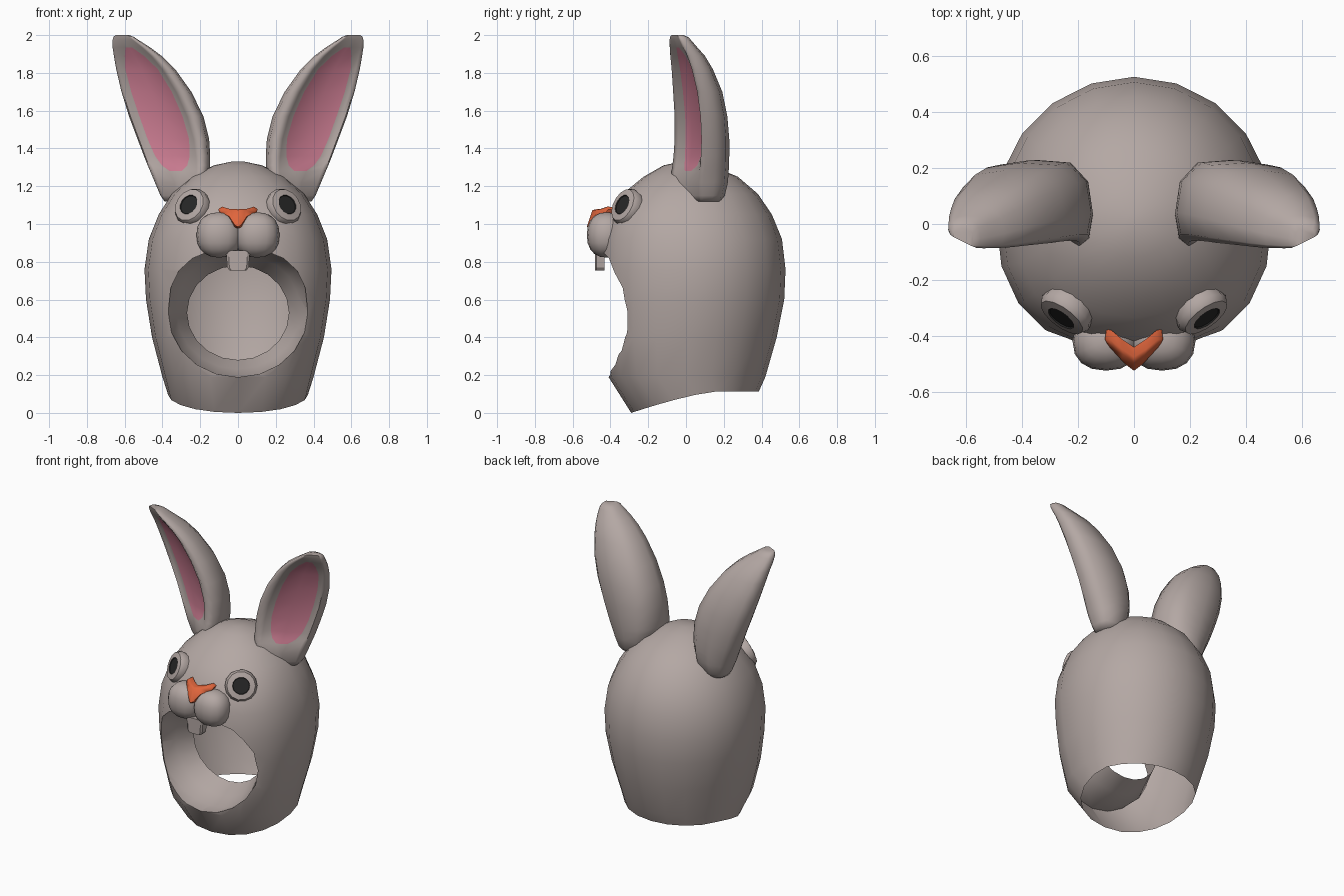
import bpy, bmesh, math
from mathutils import Vector

if "Cube" in bpy.data.objects:
    bpy.data.objects.remove(bpy.data.objects["Cube"])


def material(name, rgb):
    m = bpy.data.materials.new(name)
    m.diffuse_color = (*rgb, 1)
    m.use_nodes = True
    m.node_tree.nodes["Principled BSDF"].inputs["Base Color"].default_value = m.diffuse_color
    return m


FUR = material("warm grey fur", (0.455, 0.39, 0.37))
PINK = material("pink inner ear", (0.65, 0.22, 0.31))
ORANGE = material("orange nose", (0.74, 0.13, 0.045))
DARK = material("dark pupil", (0.02, 0.02, 0.02))


def finish(name, bm, mats, angle=50):
    bmesh.ops.recalc_face_normals(bm, faces=bm.faces)
    mesh = bpy.data.meshes.new(name)
    bm.to_mesh(mesh)
    bm.free()
    ob = bpy.data.objects.new(name, mesh)
    bpy.context.collection.objects.link(ob)
    for m in mats:
        mesh.materials.append(m)
    smooth(ob, angle)
    return ob


def smooth(ob, angle):
    bpy.ops.object.select_all(action='DESELECT')
    ob.select_set(True)
    bpy.context.view_layer.objects.active = ob
    bpy.ops.object.shade_smooth_by_angle(angle=math.radians(angle))


def spow(v, e):
    return math.copysign(abs(v) ** e, v)


def loft(rings, mat_rule=lambda i, j: 0):
    """Closed skin through rings of equal point count, capped at both ends."""
    bm = bmesh.new()
    rows = [[bm.verts.new(p) for p in r] for r in rings]
    n = len(rows[0])
    for i in range(len(rows) - 1):
        for j in range(n):
            k = (j + 1) % n
            f = bm.faces.new((rows[i][j], rows[i][k], rows[i + 1][k], rows[i + 1][j]))
            f.material_index = mat_rule(i, j)
    for row, i in ((rows[0], -1), (rows[-1], len(rows) - 1)):
        bm.faces.new(row).material_index = mat_rule(i, 0)
    return bm


# Hood: rings of (height, front y, back y, half width), fuller at the front
SEG = 20
profile = [(None, -.29, .385, .37), (.19, -.41, .42, .40), (.4, -.445, .48, .455),
           (.6, -.455, .52, .487), (.76, -.46, .527, .495), (.92, -.447, .508, .472),
           (1.05, -.41, .455, .42), (1.16, -.335, .38, .35), (1.25, -.225, .275, .25),
           (1.31, -.12, .13, .13), (1.33, -.03, .04, .035)]
rings = []
for i, (z, yf, yb, w) in enumerate(profile):
    ring = []
    for s in range(SEG):
        a = 2 * math.pi * s / SEG
        c, d = math.cos(a), math.sin(a)
        if c > 0:
            e = .84 if 1 <= i <= 6 else .93
            c, d = spow(c, e), spow(d, e)
        y = (yf + yb) / 2 - (yb - yf) / 2 * c
        h = z if z is not None else .112 - .112 * max(0, (.15 - y) / .44) ** 1.3
        ring.append((w * d, y, h))
    rings.append(ring)
bm = loft(rings)
# triangulate the sloping neck end from its middle
neck = [f for f in bm.faces if len(f.verts) == SEG and f.calc_center_median().z < .5]
bmesh.ops.poke(bm, faces=neck)
hood = finish("hood", bm, [FUR])


# Face opening with its inward funnel
def opening(y, hx, hz, power):
    pts = []
    for s in range(20):
        a = 2 * math.pi * s / 20
        c, d = math.cos(a), math.sin(a)
        e = power if d > 0 else 1
        pts.append((hx * spow(c, e), y, .53 + hz * spow(d, e)))
    return pts


END = -.1
cutter = finish("opening_cutter", loft([opening(-.9, .372, .345, .8), opening(-.31, .37, .34, .8),
                                        opening(-.22, .325, .30, .85), opening(END, .27, .25, 1)]), [FUR])
cutter.hide_render = True
cut = hood.modifiers.new("opening", 'BOOLEAN')
cut.operation, cut.solver, cut.object = 'DIFFERENCE', 'EXACT', cutter
bpy.context.view_layer.objects.active = hood
bpy.ops.object.modifier_apply(modifier=cut.name)
bpy.data.objects.remove(cutter)
# open the funnel end and the neck
bm = bmesh.new()
bm.from_mesh(hood.data)
bm.normal_update()
gone = [f for f in bm.faces
        if all(abs(v.co.y - END) < .002 for v in f.verts)
        or (f.normal.z < -.8 and f.calc_center_median().z < .15)]
bmesh.ops.delete(bm, geom=gone, context='FACES')
bm.to_mesh(hood.data)
bm.free()
smooth(hood, 45)

# Ears: rings of (height, inner x, outer x, front y, back y, dish amount)
ear_rings = [(1.12, .25, .39, -.02, .18, 0), (1.15, .21, .41, -.055, .205, 0),
             (1.22, .17, .44, -.08, .222, .1), (1.28, .15, .465, -.077, .226, .35),
             (1.31, .147, .478, -.072, .228, .7), (1.36, .147, .498, -.066, .229, .9),
             (1.45, .153, .532, -.06, .229, 1), (1.57, .183, .577, -.06, .219, 1),
             (1.70, .247, .617, -.068, .192, 1), (1.82, .333, .645, -.076, .142, .95),
             (1.89, .405, .657, -.083, .1, .7), (1.935, .465, .664, -.086, .06, .3),
             (1.97, .52, .665, -.087, .03, .05), (1.99, .55, .66, -.085, .012, 0),
             (2.0, .575, .648, -.077, -.015, 0)]
# cross-section in box units: rim, dish, rim, rounded back
section = [(.14, 0), (.22, .07), (.28, .2), (.57, .32), (.86, .52), (.93, .51), (.98, .49), (1, .57),
           (.99, .76), (.87, .94), (.57, 1), (.24, .97), (.05, .74), (0, .35), (.04, .08)]


def ear_ring(side, z, x0, x1, y0, y1, dish):
    pts = []
    for j, (u, v) in enumerate(section):
        if 1 <= j <= 5:
            chord = (u - .14) / .84 * .49
            if 2 <= j <= 4:
                u = .57 + (u - .57) * max(.15, dish)
            v = (u - .14) / .84 * .49 + (v - chord) * dish
        pts.append((side * (x0 + u * (x1 - x0)), y0 + v * (y1 - y0), z))
    return pts


for side, label in ((-1, "left"), (1, "right")):
    bm = loft([ear_ring(side, *r) for r in ear_rings],
              lambda i, j: int(3 <= i <= 10 and j in (2, 3)))
    finish(label + "_ear", bm, [FUR, PINK], 85)

# Eyes: turned discs with a raised rim and a dark pupil
for side, label in ((-1, "left"), (1, "right")):
    n = Vector((side * .54, -.74, .38)).normalized()
    u = n.cross(Vector((0, 0, 1))).normalized()
    v = n.cross(u)
    centre = Vector((side * .257, -.333, 1.1))
    rings = []
    for r, d in ((.095, -.06), (.103, -.02), (.09, .003), (.055, .008), (.052, .003)):
        rings.append([centre + n * d + (u * math.cos(a) + v * math.sin(a)) * r
                      for a in (2 * math.pi * k / 14 for k in range(14))])
    bm = loft(rings, lambda i, j: int(i >= 3))
    finish(label + "_eye", bm, [FUR, DARK])

    # Muzzle lobe: a plump, slightly squared ball
    bm = bmesh.new()
    bmesh.ops.create_uvsphere(bm, u_segments=16, v_segments=10, radius=1)
    for p in bm.verts:
        q = [spow(t, .87) for t in p.co]
        p.co = Vector((side * .1 + q[0] * .12, -.42 + q[1] * .105, .942 + q[2] * .12))
    finish(label + "_muzzle", bm, [FUR], 80)

# Nose: a T-shaped plate folded around the middle
half = [(0, 1.078), (.045, 1.08), (.085, 1.092), (.104, 1.078), (.098, 1.06),
        (.055, 1.04), (.033, 1.005), (.018, .983), (0, .976)]
outline = half + [(-x, z) for x, z in half[-2:0:-1]]


def nose_ring(scale, depth):
    return [(x * scale, -.525 + .62 * abs(x) + .6 * max(0, z - 1.03) + depth,
             1.045 + (z - 1.045) * scale) for x, z in outline]


bm = loft([nose_ring(.95, .055), nose_ring(1, .02), nose_ring(.85, 0)])
bmesh.ops.triangulate(bm, faces=[f for f in bm.faces if len(f.verts) > 4])
finish("nose", bm, [ORANGE], 60)

# Front teeth
bm = loft([[(x * w, y, z) for x, y in ((-1, -.475), (-.8, -.483), (.8, -.483), (1, -.475), (1, -.432), (-1, -.432))]
           for w, z in ((.045, .755), (.057, .77), (.064, .86))])
finish("teeth", bm, [FUR], 30)
